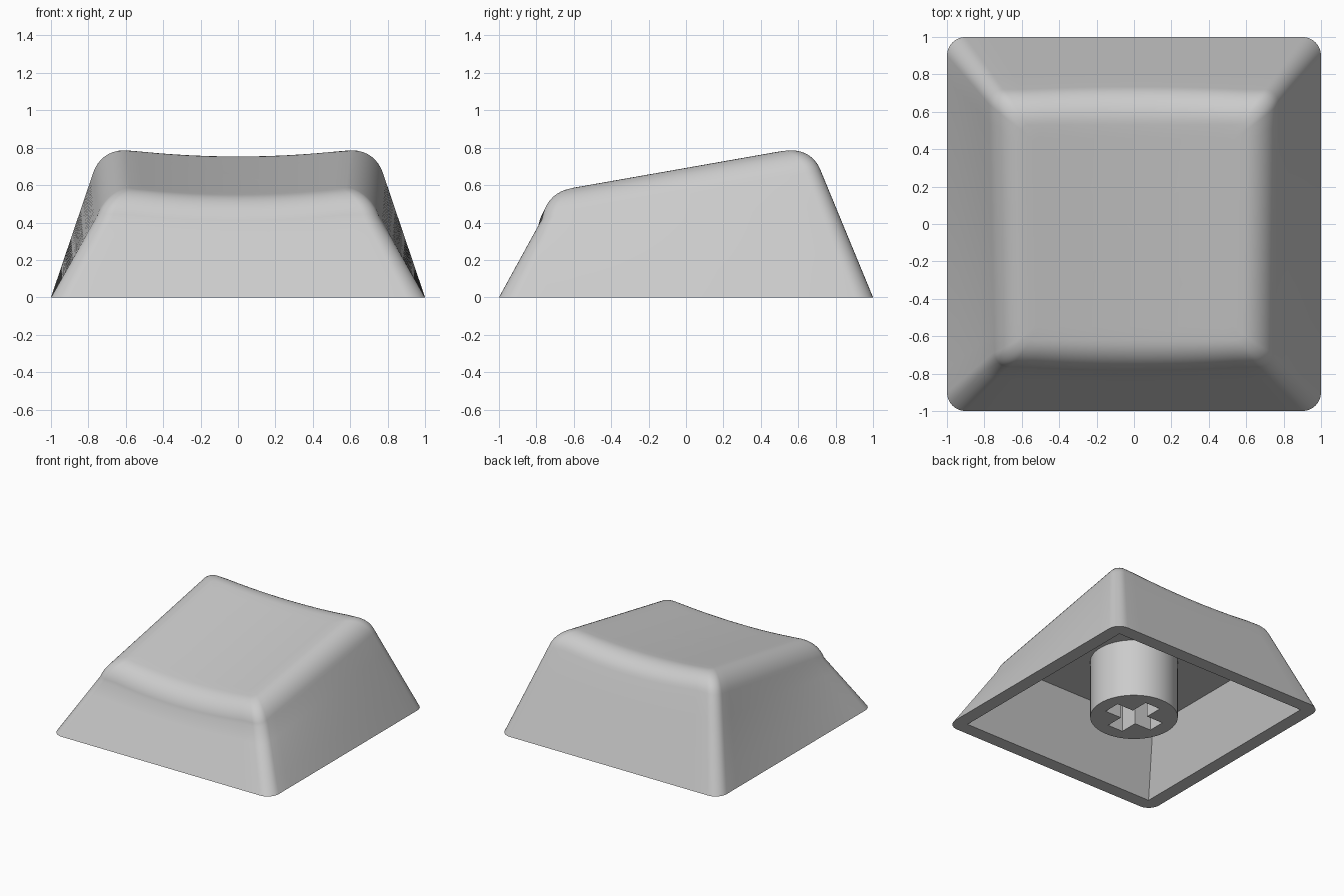
import bpy, bmesh, math
from mathutils import Vector

cube = bpy.data.objects.get("Cube")
if cube:
    bpy.data.objects.remove(cube, do_unlink=True)

plastic = bpy.data.materials.new("light_grey_plastic")
plastic.use_nodes = True
GREY = (0.6, 0.6, 0.6, 1)
plastic.diffuse_color = GREY
plastic.node_tree.nodes["Principled BSDF"].inputs["Base Color"].default_value = GREY


def slope(y):
    return 0.585 + 0.174 * (y + 0.62)


def dish(x):
    return 0.035 * max(0, 1 - (x / 0.6) ** 2)


def rounded_outline(front_w, back_w, y0, y1, r, arc=8, side=14):
    """Rounded rectangle, counter-clockwise, with evenly split sides."""
    corners = [(back_w - r, y1 - r), (r - back_w, y1 - r),
               (r - front_w, y0 + r), (front_w - r, y0 + r)]
    arcs = []
    for i, (cx, cy) in enumerate(corners):
        angles = [math.pi / 2 * (i + k / arc) for k in range(arc + 1)]
        arcs.append([Vector((cx + r * math.cos(a), cy + r * math.sin(a), 0)) for a in angles])
    pts = []
    for i, a in enumerate(arcs):
        end = arcs[(i + 1) % 4][0]
        pts += a + [a[-1].lerp(end, k / side) for k in range(1, side)]
    return pts


def add_loop(bm, pts):
    return [bm.verts.new(p) for p in pts]


def bridge(bm, a, b):
    n = len(a)
    for i in range(n):
        bm.faces.new((a[i], a[(i + 1) % n], b[(i + 1) % n], b[i]))


def fill_between(bm, outer, inner):
    """Flat face with a hole."""
    edges = []
    for loop in (outer, inner):
        for i, v in enumerate(loop):
            pair = (v, loop[(i + 1) % len(loop)])
            edges.append(bm.edges.get(pair) or bm.edges.new(pair))
    bmesh.ops.triangle_fill(bm, edges=edges, use_beauty=True)


def finish(bm, name):
    bmesh.ops.recalc_face_normals(bm, faces=bm.faces)
    mesh = bpy.data.meshes.new(name)
    bm.to_mesh(mesh)
    bm.free()
    mesh.materials.append(plastic)
    obj = bpy.data.objects.new(name, mesh)
    bpy.context.collection.objects.link(obj)
    bpy.ops.object.select_all(action='DESELECT')
    obj.select_set(True)
    bpy.context.view_layer.objects.active = obj
    bpy.ops.object.shade_smooth_by_angle(angle=math.radians(35))
    return obj


# Guide outlines: base, start of the rounding, its control line, edge of the top
base = rounded_outline(1, 1, -1, 1, 0.1)
start = rounded_outline(0.755, 0.775, -0.77, 0.72, 0.08)
control = rounded_outline(0.705, 0.73, -0.75, 0.67, 0.07)
top = rounded_outline(0.58, 0.6, -0.62, 0.53, 0.03)
for b, s, c, t in zip(base, start, control, top):
    s.z = slope(s.y) - 0.14
    c.z = slope(c.y)
    t.z = slope(t.y) - dish(t.x)
    for p in (s, c):
        p += (b - p) * (dish(p.x) / p.z)

# Shell: sloping walls, rounded shoulder, dished top
bm = bmesh.new()
rings = []
for k in range(5):
    rings.append([b.lerp(s, k / 4) for b, s in zip(base, start)])
STEPS, WEIGHT = 9, 0.83
for k in range(1, STEPS + 1):
    u = k / STEPS
    f = ((1 - u) ** 2, 2 * WEIGHT * u * (1 - u), u * u)
    rings.append([(s * f[0] + c * f[1] + t * f[2]) / sum(f)
                  for s, c, t in zip(start, control, top)])
middle = Vector((0, -0.045, 0))
for k in range(1, 8):
    ring = [t.lerp(middle, k / 8) for t in top]
    for p in ring:
        p.z = slope(p.y) - dish(p.x)
    rings.append(ring)
loops = [add_loop(bm, r) for r in rings]
for lower, upper in zip(loops, loops[1:]):
    bridge(bm, lower, upper)
peak = bm.verts.new((0, middle.y, slope(middle.y) - dish(0)))
last = loops[-1]
for i, v in enumerate(last):
    bm.faces.new((v, last[(i + 1) % len(last)], peak))

# Hollow underside: flat rim, tapered inner walls, flat ceiling
CEILING = 0.48


def box_loop(w, y0, y1, z):
    return add_loop(bm, [(w, y1, z), (-w, y1, z), (-w, y0, z), (w, y0, z)])


mouth = box_loop(0.89, -0.89, 0.89, 0)
roof = box_loop(0.735, -0.655, 0.7, CEILING)
fill_between(bm, loops[0], mouth)
bridge(bm, mouth, roof)
bm.faces.new(roof)
finish(bm, "keycap_shell")

# Stem: round post with a cross-shaped socket
bm = bmesh.new()
RADIUS, LONG, HALF, DEPTH = 0.33, 0.22, 0.07, 0.42
circle = [(RADIUS * math.cos(a), RADIUS * math.sin(a))
          for a in (math.tau * k / 64 for k in range(64))]
cross = []
for q in range(4):
    c, s = round(math.cos(q * math.pi / 2)), round(math.sin(q * math.pi / 2))
    for x, y in ((LONG, -HALF), (LONG, HALF), (HALF, HALF)):
        cross.append((x * c - y * s, x * s + y * c))
foot = add_loop(bm, [(x, y, 0) for x, y in circle])
head = add_loop(bm, [(x, y, CEILING + 0.02) for x, y in circle])
slot = add_loop(bm, [(x, y, 0) for x, y in cross])
slot_end = add_loop(bm, [(x, y, DEPTH) for x, y in cross])
bridge(bm, foot, head)
bm.faces.new(head)
fill_between(bm, foot, slot)
bridge(bm, slot, slot_end)
bm.faces.new(slot_end)
finish(bm, "stem")
